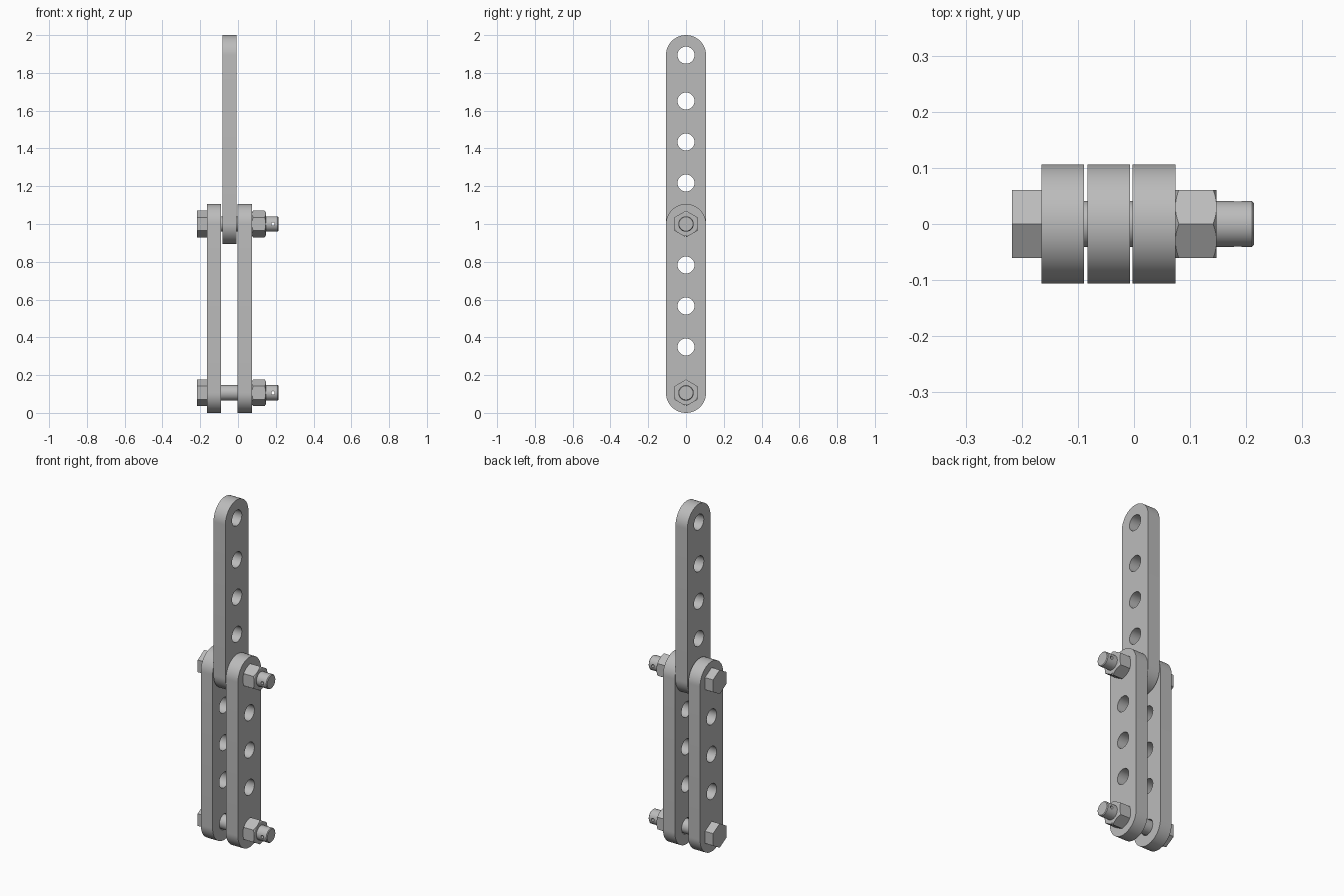
import bpy, bmesh, math
from mathutils import Matrix

cube = bpy.data.objects.get("Cube")
if cube:
    bpy.data.objects.remove(cube, do_unlink=True)

steel = bpy.data.materials.new("grey steel")
steel.use_nodes = True
steel.diffuse_color = (0.5, 0.5, 0.5, 1)
steel.node_tree.nodes["Principled BSDF"].inputs["Base Color"].default_value = (0.5, 0.5, 0.5, 1)

R = 0.106                       # half width of a link plate
HOLE_R = 0.045
SHAFT_R = 0.041
HEX_R = 0.061 / math.cos(math.pi / 6)
JOINT_Z, FOOT_Z = 1.0, R        # heights of the two bolts
STEP = 0.217                    # hole spacing counted from the joint


def make_object(name, bm):
    bmesh.ops.recalc_face_normals(bm, faces=bm.faces)
    mesh = bpy.data.meshes.new(name)
    bm.to_mesh(mesh)
    bm.free()
    mesh.materials.append(steel)
    obj = bpy.data.objects.new(name, mesh)
    bpy.context.collection.objects.link(obj)
    return obj


def add_prism(bm, outline, x0, x1):
    """Extrude a (y, z) outline along x."""
    face = bm.faces.new([bm.verts.new((x0, y, z)) for y, z in outline])
    new = bmesh.ops.extrude_face_region(bm, geom=[face])["geom"]
    verts = [v for v in new if isinstance(v, bmesh.types.BMVert)]
    bmesh.ops.translate(bm, verts=verts, vec=(x1 - x0, 0, 0))


def ring(radius, n, z=0.0, start=0.0, sweep=2 * math.pi, closed=True):
    count = n if closed else n + 1
    return [(radius * math.cos(start + sweep * i / n),
             z + radius * math.sin(start + sweep * i / n)) for i in range(count)]


def add_lathe(bm, profile, z, n=48):
    """Solid of revolution about the x axis from (x, radius) pairs."""
    rings = [[bm.verts.new((x, y, zz)) for y, zz in ring(r, n, z)] for x, r in profile]
    for a, b in zip(rings, rings[1:]):
        for i in range(n):
            j = (i + 1) % n
            bm.faces.new((a[i], a[j], b[j], b[i]))
    bm.faces.new(rings[0])
    bm.faces.new(rings[-1])


def boolean(obj, cutter, operation):
    mod = obj.modifiers.new("cut", "BOOLEAN")
    mod.operation = operation
    mod.solver = "EXACT"
    mod.object = cutter
    bpy.context.view_layer.objects.active = obj
    bpy.ops.object.modifier_apply(modifier=mod.name)
    bpy.data.objects.remove(cutter, do_unlink=True)


def finish(obj):
    bpy.ops.object.select_all(action="DESELECT")
    obj.select_set(True)
    bpy.context.view_layer.objects.active = obj
    bpy.ops.object.shade_smooth_by_angle(angle=math.radians(25))


def link_plate(name, x0, x1, z0, z1, holes):
    """Round-ended bar with a row of drilled holes."""
    bm = bmesh.new()
    outline = (ring(R, 32, z1, 0, math.pi, False)
               + ring(R, 32, z0, math.pi, math.pi, False))
    add_prism(bm, outline, x0, x1)
    plate = make_object(name, bm)
    bm = bmesh.new()
    for z in holes:
        add_prism(bm, ring(HOLE_R, 40, z), x0 - 0.02, x1 + 0.02)
    drill = make_object("hole_cutter", bm)
    drill.hide_render = True
    boolean(plate, drill, "DIFFERENCE")
    finish(plate)


def bolt_set(prefix, z):
    # Hexagonal head
    bm = bmesh.new()
    add_prism(bm, ring(HEX_R, 6, z, math.pi / 2), -0.217, -0.165)
    finish(make_object(prefix + "_bolt_head", bm))

    # Shank with chamfered tip and a cross-drilled pin hole
    bm = bmesh.new()
    add_lathe(bm, [(-0.17, SHAFT_R), (0.210, SHAFT_R), (0.214, SHAFT_R - 0.004)], z)
    shank = make_object(prefix + "_bolt_shank", bm)
    bm = bmesh.new()
    bmesh.ops.create_cone(bm, cap_ends=True, segments=20, radius1=0.009, radius2=0.009,
                          depth=0.2, matrix=Matrix.Translation((0.185, 0, z))
                          @ Matrix.Rotation(math.pi / 2, 4, "X"))
    drill = make_object("pin_cutter", bm)
    drill.hide_render = True
    boolean(shank, drill, "DIFFERENCE")
    finish(shank)

    # Nut with corners chamfered on both sides
    bm = bmesh.new()
    add_prism(bm, ring(HEX_R, 6, z, math.pi / 2), 0.074, 0.147)
    nut = make_object(prefix + "_nut", bm)
    bm = bmesh.new()
    add_lathe(bm, [(0.0735, 0.0605), (0.083, 0.075), (0.138, 0.075), (0.1475, 0.0605)], z, 72)
    chamfer = make_object("chamfer_cutter", bm)
    chamfer.hide_render = True
    boolean(nut, chamfer, "INTERSECT")
    finish(nut)


# Link plates: a lower pair and one upper plate between them
lower_holes = [FOOT_Z] + [JOINT_Z - STEP * i for i in range(4)]
upper_holes = [2 - R] + [JOINT_Z + STEP * i for i in range(4)]
link_plate("lower_plate_right", -0.165, -0.089, FOOT_Z, JOINT_Z, lower_holes)
link_plate("lower_plate_left", -0.003, 0.074, FOOT_Z, JOINT_Z, lower_holes)
link_plate("upper_plate", -0.083, -0.007, JOINT_Z, 2 - R, upper_holes)

# Bolts with nuts
bolt_set("joint", JOINT_Z)
bolt_set("foot", FOOT_Z)
